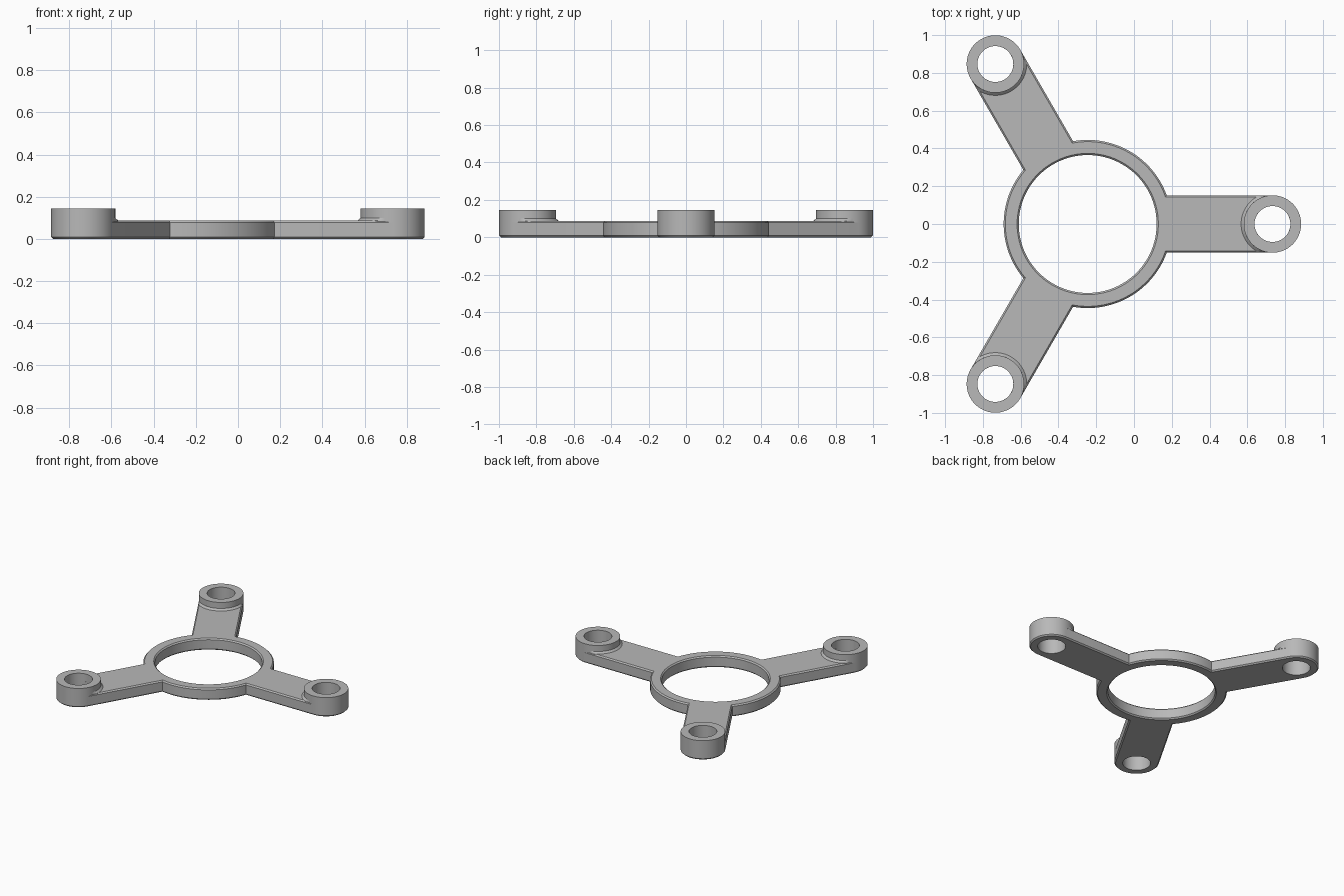
import bpy, bmesh
from math import sin, cos, asin, pi, tau, radians
from mathutils import Matrix

cube = bpy.data.objects.get("Cube")
if cube:
    bpy.data.objects.remove(cube)

# Main dimensions
HUB = (-0.245, 0.0, 0.0)
REACH = 0.978          # hub centre to boss centre
RING, BORE = 0.445, 0.365
HALF, HOLE = 0.152, 0.095
TOP, BOSS_TOP = 0.087, 0.145
CUT = 0.009            # edge chamfer
ARMS = [0, tau / 3, 2 * tau / 3]

grey = bpy.data.materials.new("satin grey")
grey.use_nodes = True
grey.diffuse_color = (0.48, 0.48, 0.48, 1)
shader = next(n for n in grey.node_tree.nodes if n.type == 'BSDF_PRINCIPLED')
shader.inputs["Base Color"].default_value = grey.diffuse_color


def circle(r, n, cx=0.0, cy=0.0):
    return [(cx + r * cos(tau * i / n), cy + r * sin(tau * i / n)) for i in range(n)]


def outline(inset):
    """Three-armed outline, shrunk by the inset."""
    w, r = HALF - inset, RING - inset
    corner = asin(w / r)
    pts = []
    for a in ARMS:
        for i in range(33):            # rounded arm end
            t = -pi / 2 + pi * i / 32
            x, y = REACH + w * cos(t), w * sin(t)
            pts.append((x * cos(a) - y * sin(a), x * sin(a) + y * cos(a)))
        for i in range(33):            # hub arc up to the next arm
            t = a + corner + (tau / 3 - 2 * corner) * i / 32
            pts.append((r * cos(t), r * sin(t)))
    return pts


def loft(bm, layers, closed=False):
    """Skin a stack of (points, z) loops; returns the vertex loops."""
    loops = [[bm.verts.new((x, y, z)) for x, y in pts] for pts, z in layers]
    pairs = list(zip(loops, loops[1:]))
    if closed:
        pairs.append((loops[-1], loops[0]))
    for lo, hi in pairs:
        for i in range(len(lo)):
            j = (i + 1) % len(lo)
            bm.faces.new((lo[i], lo[j], hi[j], hi[i]))
    return loops


def finish(bm, name, angle=0.0):
    bmesh.ops.recalc_face_normals(bm, faces=bm.faces)
    mesh = bpy.data.meshes.new(name)
    bm.to_mesh(mesh)
    bm.free()
    mesh.materials.append(grey)
    mesh.shade_smooth()
    mesh.set_sharp_from_angle(angle=radians(30))
    obj = bpy.data.objects.new(name, mesh)
    obj.matrix_world = Matrix.Translation(HUB) @ Matrix.Rotation(angle, 4, 'Z')
    bpy.context.collection.objects.link(obj)


# Plate: chamfered outline, chamfered bore and three plain holes
bm = bmesh.new()
edge = [(0, CUT), (CUT, 0), (TOP - CUT, 0), (TOP, CUT)]
walls = [loft(bm, [(outline(d), z) for z, d in edge]),
         loft(bm, [(circle(BORE + d, 96), z) for z, d in edge])]
for a in ARMS:
    hole = circle(HOLE, 48, REACH * cos(a), REACH * sin(a))
    walls.append(loft(bm, [(hole, 0), (hole, TOP)]))
for end in (0, -1):
    rim = [bm.edges.get((w[end][i - 1], w[end][i]))
           for w in walls for i in range(len(w[end]))]
    bmesh.ops.triangle_fill(bm, use_beauty=True, edges=rim)
finish(bm, "spider_plate")

for number, a in enumerate(ARMS, 1):
    # Raised boss around each hole
    bm = bmesh.new()
    base = TOP - CUT
    section = [(HALF, base), (HALF, BOSS_TOP), (HOLE, BOSS_TOP), (HOLE, base)]
    loft(bm, [(circle(r, 64, REACH), z) for r, z in section], closed=True)
    finish(bm, f"boss_{number}", a)

    # Sloped fillet where the boss meets the arm
    bm = bmesh.new()
    rows = []
    for i in range(41):
        t = radians(-80 + 4 * i)
        foot = min(HALF + 0.014, (HALF - CUT / 2) / max(abs(sin(t)), 0.01))
        rows.append([bm.verts.new((REACH - r * cos(t), r * sin(t), z))
                     for r, z in ((HALF - 0.01, TOP - 0.004), (foot, TOP - 0.004),
                                  (foot, TOP), (HALF, TOP + 0.013),
                                  (HALF - 0.01, TOP + 0.013))])
    for p, q in zip(rows, rows[1:]):
        for k in range(5):
            m = (k + 1) % 5
            bm.faces.new((p[k], p[m], q[m], q[k]))
    bm.faces.new(rows[0])
    bm.faces.new(rows[-1])
    finish(bm, f"boss_fillet_{number}", a)
